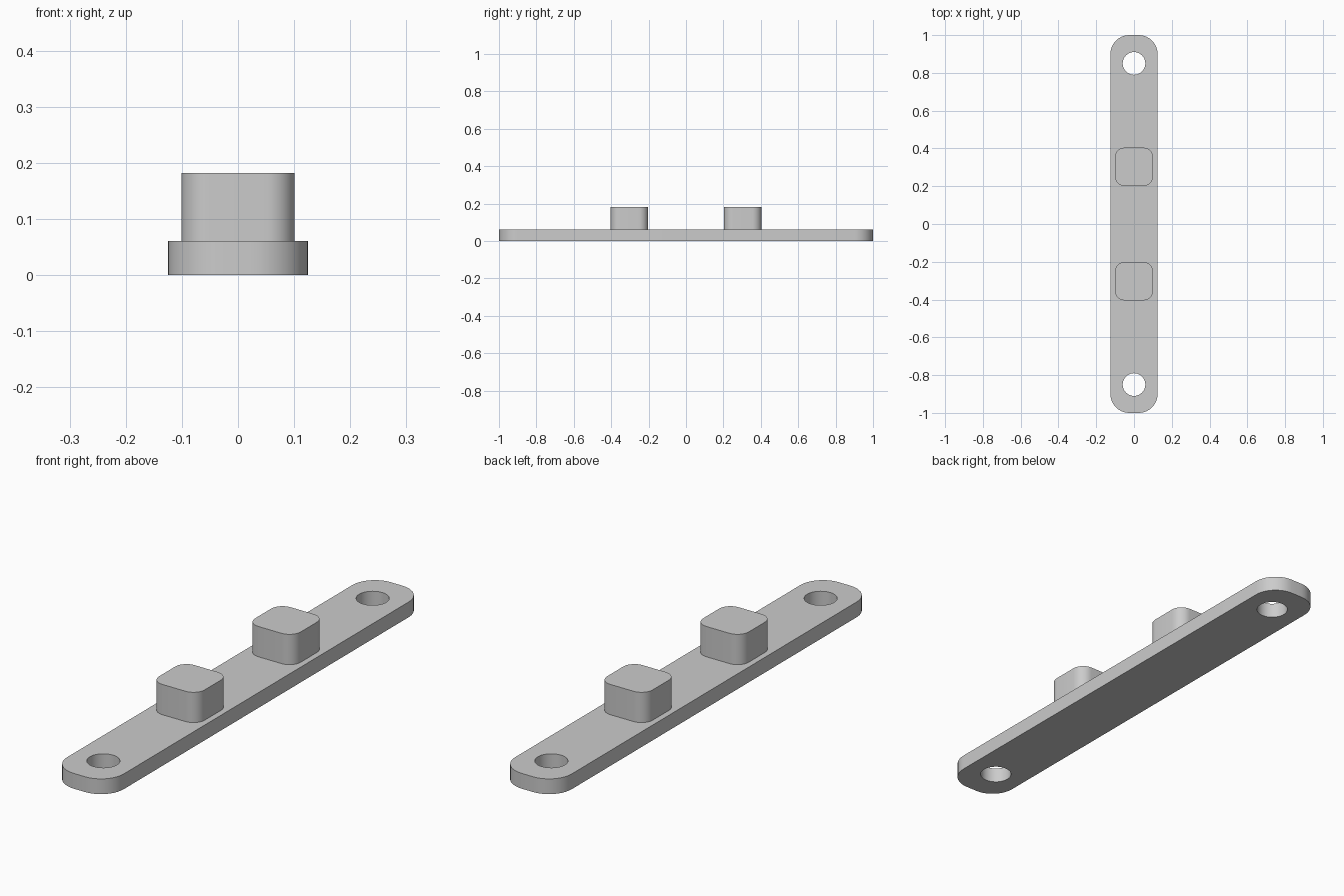
import bpy
from math import sin, cos, tau, pi

cube = bpy.data.objects.get("Cube")
if cube:
    bpy.data.objects.remove(cube, do_unlink=True)

grey = bpy.data.materials.new("light_grey")
grey.use_nodes = True
grey.diffuse_color = (0.6, 0.6, 0.6, 1)
grey.node_tree.nodes["Principled BSDF"].inputs["Base Color"].default_value = (0.6, 0.6, 0.6, 1)


def rounded_rect(hx, hy, radius, cy=0, steps=10):
    """Outline of a rectangle with rounded corners, counter-clockwise."""
    points = []
    for corner, (sx, sy) in enumerate([(1, 1), (-1, 1), (-1, -1), (1, -1)]):
        for i in range(steps + 1):
            a = pi / 2 * (corner + i / steps)
            points.append((sx * (hx - radius) + radius * cos(a),
                           cy + sy * (hy - radius) + radius * sin(a)))
    return points


def circle(radius, cy, steps=40):
    return [(radius * cos(tau * i / steps), cy + radius * sin(tau * i / steps))
            for i in range(steps)]


def extruded(name, outlines, z0, z1):
    """Fill the outlines (inner ones become holes) and extrude from z0 to z1."""
    curve = bpy.data.curves.new(name, "CURVE")
    curve.dimensions = "2D"
    curve.fill_mode = "BOTH"
    curve.extrude = (z1 - z0) / 2
    for outline in outlines:
        spline = curve.splines.new("POLY")
        spline.points.add(len(outline) - 1)
        for point, (x, y) in zip(spline.points, outline):
            point.co = (x, y, 0, 1)
        spline.use_cyclic_u = True
    curve.materials.append(grey)
    obj = bpy.data.objects.new(name, curve)
    bpy.context.collection.objects.link(obj)
    obj.location.z = (z0 + z1) / 2

    # Turn into a welded mesh with sharp rims and smooth rounded sides
    bpy.ops.object.select_all(action="DESELECT")
    obj.select_set(True)
    bpy.context.view_layer.objects.active = obj
    bpy.ops.object.convert(target="MESH")
    bpy.ops.object.mode_set(mode="EDIT")
    bpy.ops.mesh.select_all(action="SELECT")
    bpy.ops.mesh.remove_doubles(threshold=0.0001)
    bpy.ops.mesh.normals_make_consistent(inside=False)
    bpy.ops.object.mode_set(mode="OBJECT")
    bpy.ops.object.shade_smooth_by_angle()


# Base plate with a screw hole at each end
extruded("base_plate",
         [rounded_rect(0.125, 1, 0.1), circle(0.06, 0.85), circle(0.06, -0.85)],
         0, 0.061)

# Two rounded square posts
for name, y in (("front_post", -0.303), ("back_post", 0.303)):
    extruded(name, [rounded_rect(0.101, 0.101, 0.05, y)], 0.061, 0.182)
